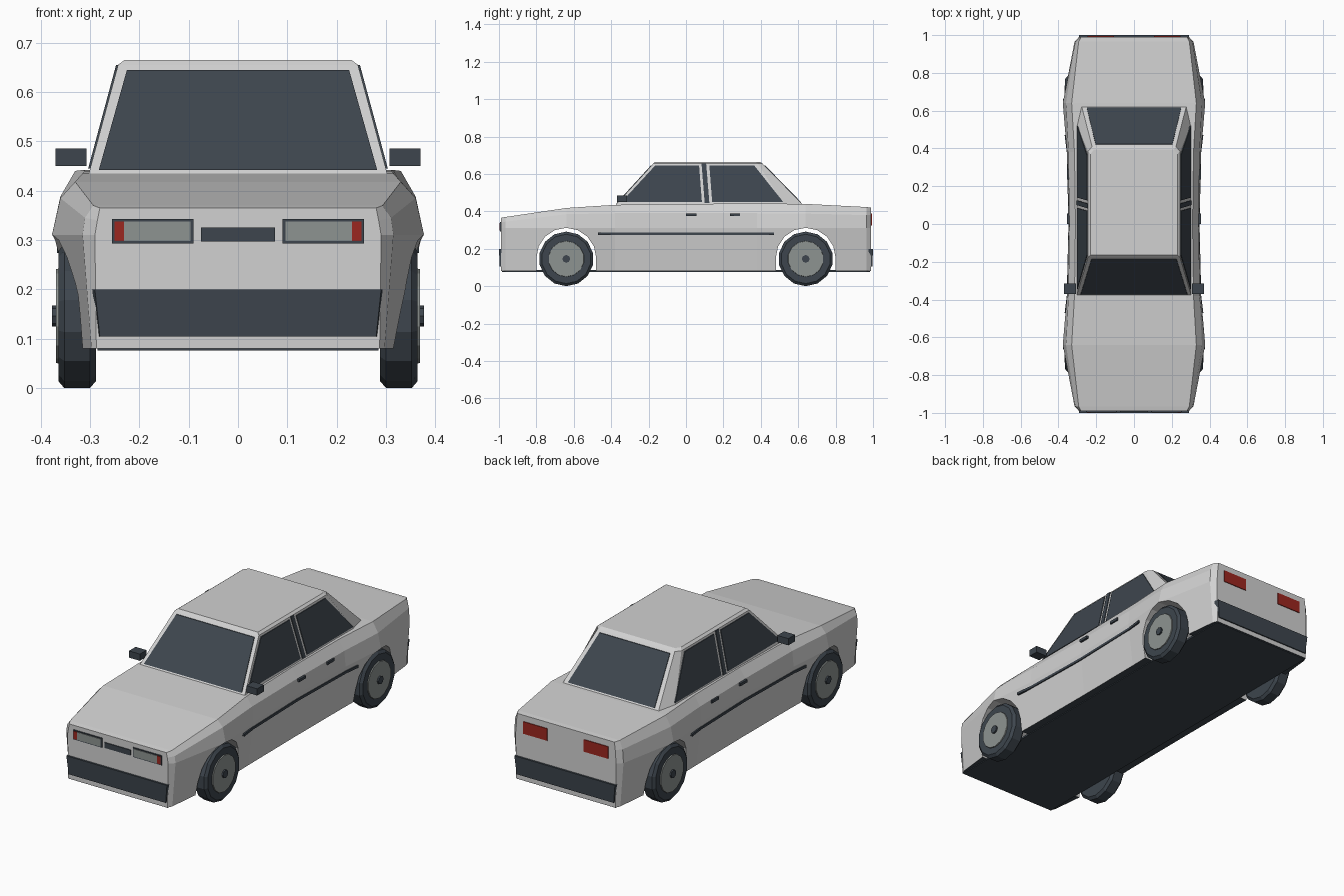
import bpy, bmesh
from math import sin, cos, pi

if "Cube" in bpy.data.objects:
    bpy.data.objects.remove(bpy.data.objects["Cube"])


def material(name, rgb):
    m = bpy.data.materials.new(name)
    m.use_nodes = True
    m.diffuse_color = (*rgb, 1)
    m.node_tree.nodes["Principled BSDF"].inputs["Base Color"].default_value = (*rgb, 1)
    return m


PAINT = material("silver_paint", (0.64, 0.64, 0.64))
DARK = material("charcoal", (0.047, 0.06, 0.075))
LAMP = material("lamp_grey", (0.27, 0.295, 0.285))
RED = material("lamp_red", (0.33, 0.02, 0.014))


def loft(name, rings, mat):
    """Skin a row of equal closed rings and cap both ends."""
    bm = bmesh.new()
    rows = [[bm.verts.new(p) for p in ring] for ring in rings]
    n = len(rows[0])
    for a, b in zip(rows, rows[1:]):
        for i in range(n):
            j = (i + 1) % n
            bm.faces.new((a[i], a[j], b[j], b[i]))
    bm.faces.new(rows[0])
    bm.faces.new(rows[-1])
    bmesh.ops.recalc_face_normals(bm, faces=bm.faces)
    mesh = bpy.data.meshes.new(name)
    bm.to_mesh(mesh)
    bm.free()
    mesh.materials.append(mat)
    ob = bpy.data.objects.new(name, mesh)
    bpy.context.collection.objects.link(ob)
    return ob


def box(name, x, y, z, mat):
    return loft(name, [[(x[0], y[0], h), (x[1], y[0], h), (x[1], y[1], h), (x[0], y[1], h)]
                       for h in z], mat)


def lerp(a, b, t):
    return a + (b - a) * t


# Body shell: y, shoulder x/z, crease x/z, flank x, sill x
FLANK_Z, SILL_Z = 0.31, 0.08
stations = [
    (-0.99, 0.28, 0.365, 0.285, 0.34, 0.29, 0.287),
    (-0.965, 0.293, 0.37, 0.31, 0.345, 0.315, 0.297),
    (-0.64, 0.33, 0.418, 0.36, 0.385, 0.377, 0.332),
    (-0.38, 0.315, 0.435, 0.347, 0.39, 0.355, 0.327),
    (0.0, 0.31, 0.44, 0.342, 0.39, 0.345, 0.325),
    (0.38, 0.315, 0.442, 0.347, 0.39, 0.355, 0.327),
    (0.64, 0.33, 0.44, 0.36, 0.388, 0.377, 0.332),
    (0.965, 0.293, 0.423, 0.31, 0.38, 0.315, 0.297),
    (0.99, 0.28, 0.42, 0.285, 0.38, 0.29, 0.287),
]
rings = []
for y, xs, zs, xc, zc, xf, xb in stations:
    half = [(xb, SILL_Z), (xf, FLANK_Z), (xc, zc), (xs, zs)]
    rings.append([(x, y, z) for x, z in half] + [(-x, y, z) for x, z in reversed(half)])
body = loft("body_shell", rings, PAINT)
body.data.materials.append(DARK)

# Wheel arches cut through the body
AXLES = (-0.64, 0.64)
for y0 in AXLES:
    arch = [(y0 + 0.16 * cos(pi * i / 8), 0.152 + 0.16 * sin(pi * i / 8)) for i in range(9)]
    arch += [(y0 - 0.16, 0), (y0 + 0.16, 0)]
    cutter = loft("arch_cutter", [[(x, y, z) for y, z in arch] for x in (-0.5, 0.5)], PAINT)
    cutter.hide_render = True
    mod = body.modifiers.new("arch", "BOOLEAN")
    mod.operation = "DIFFERENCE"
    mod.solver = "EXACT"
    mod.object = cutter
    bpy.context.view_layer.update()
    cut = bpy.data.meshes.new_from_object(body.evaluated_get(bpy.context.evaluated_depsgraph_get()))
    body.modifiers.clear()
    body.data = cut
    bpy.data.objects.remove(cutter)
body.data.name = "body_shell"
for f in body.data.polygons:
    f.material_index = int(f.normal.z < -0.9 and f.center.z < 0.09)
box("floor_pan", (-0.285, 0.285), (-0.985, 0.985), (0.076, 0.086), DARK)

# Cabin
Z0, Z1 = 0.425, 0.655
levels = [  # z, front x/y, pillar x/y, rear x/y
    (Z0, 0.305, -0.385, 0.305, 0.53, 0.28, 0.635),
    (Z1, 0.243, -0.175, 0.243, 0.385, 0.222, 0.41),
    (0.665, 0.23, -0.165, 0.23, 0.37, 0.212, 0.395),
]
rings = []
for z, xf, yf, xp, yp, xr, yr in levels:
    half = [(xf, yf), (xp, yp), (xr, yr)]
    rings.append([(x, y, z) for x, y in half] + [(-x, y, z) for x, y in reversed(half)])
loft("cabin", rings, PAINT)


def height(z):
    return (z - Z0) / (Z1 - Z0)


def end_glass(name, outline, y0, y1, out):
    """Sloping pane across the car, outline in x and z."""
    loft(name, [[(x, lerp(y0, y1, height(z)) + d, z) for x, z in outline]
                for d in (-0.004 * out, 0.004 * out)], DARK)


def side_glass(name, outline, side):
    """Sloping pane along the car, outline in y and z."""
    loft(name, [[(side * (lerp(0.305, 0.243, height(z)) + d), y, z) for y, z in outline]
                for d in (-0.004, 0.004)], DARK)


end_glass("windscreen", [(-0.282, 0.442), (0.282, 0.442), (0.225, 0.645), (-0.225, 0.645)],
          -0.385, -0.175, -1)
end_glass("rear_window", [(-0.25, 0.447), (0.25, 0.447), (0.203, 0.645), (-0.203, 0.645)],
          0.635, 0.41, 1)

for side, tag in ((1, "left"), (-1, "right")):
    # Side windows and the dark centre pillar
    side_glass(tag + "_front_window",
               [(-0.345, 0.45), (0.085, 0.45), (0.07, 0.645), (-0.165, 0.645)], side)
    side_glass(tag + "_pillar_strip",
               [(0.1, 0.445), (0.125, 0.445), (0.108, 0.655), (0.083, 0.655)], side)
    side_glass(tag + "_rear_window",
               [(0.14, 0.45), (0.52, 0.45), (0.365, 0.645), (0.125, 0.645)], side)

    # Rubbing strip following the flank
    strip = [(-0.47, 0.363), (-0.38, 0.352), (0, 0.343), (0.38, 0.352), (0.47, 0.363)]
    loft(tag + "_side_strip",
         [[(side * (x + d), y, z) for d, z in
           ((-0.012, 0.274), (0.004, 0.274), (0.004, 0.287), (-0.012, 0.287))]
          for y, x in strip], DARK)

    # Door handles and mirror
    for y in (0.0, 0.235):
        box(tag + "_door_handle", (side * 0.335, side * 0.354), (y, y + 0.055),
            (0.374, 0.388), DARK)
    box(tag + "_mirror", (side * 0.307, side * 0.37), (-0.37, -0.315), (0.45, 0.485), DARK)

    # Front and rear lamps
    box(tag + "_headlamp_frame", (side * 0.09, side * 0.255), (-0.994, -0.988),
        (0.293, 0.343), DARK)
    box(tag + "_headlamp", (side * 0.096, side * 0.231), (-0.997, -0.99), (0.298, 0.338), LAMP)
    box(tag + "_indicator", (side * 0.231, side * 0.25), (-0.997, -0.99), (0.298, 0.338), RED)
    box(tag + "_tail_lamp", (side * 0.105, side * 0.245), (0.988, 0.994), (0.325, 0.388), RED)

    # Wheels
    for y0, end in zip(AXLES, ("front", "rear")):
        def disc(name, profile, mat, n=14):
            loft(f"{tag}_{end}_{name}",
                 [[(side * x, y0 + r * sin(2 * pi * i / n), 0.146 + r * cos(2 * pi * i / n))
                   for i in range(n)] for x, r in profile], mat)
        disc("tyre", [(0.288, 0.132), (0.3, 0.146), (0.352, 0.146), (0.364, 0.132)], DARK)
        disc("rim", [(0.355, 0.098), (0.369, 0.095)], LAMP)
        disc("hub_cap", [(0.36, 0.021), (0.377, 0.021)], DARK, 8)

# Grille and bumpers
box("grille", (-0.075, 0.075), (-0.995, -0.988), (0.297, 0.325), DARK)
for s, end in ((-1, "front"), (1, "rear")):
    loft(end + "_bumper",
         [[(-w, s * 0.965, z), (w, s * 0.965, z), (w - 0.008, s * y, z), (-w + 0.008, s * y, z)]
          for z, w, y in ((0.105, 0.288, 0.996), (0.2, 0.298, 1.0))], DARK)
